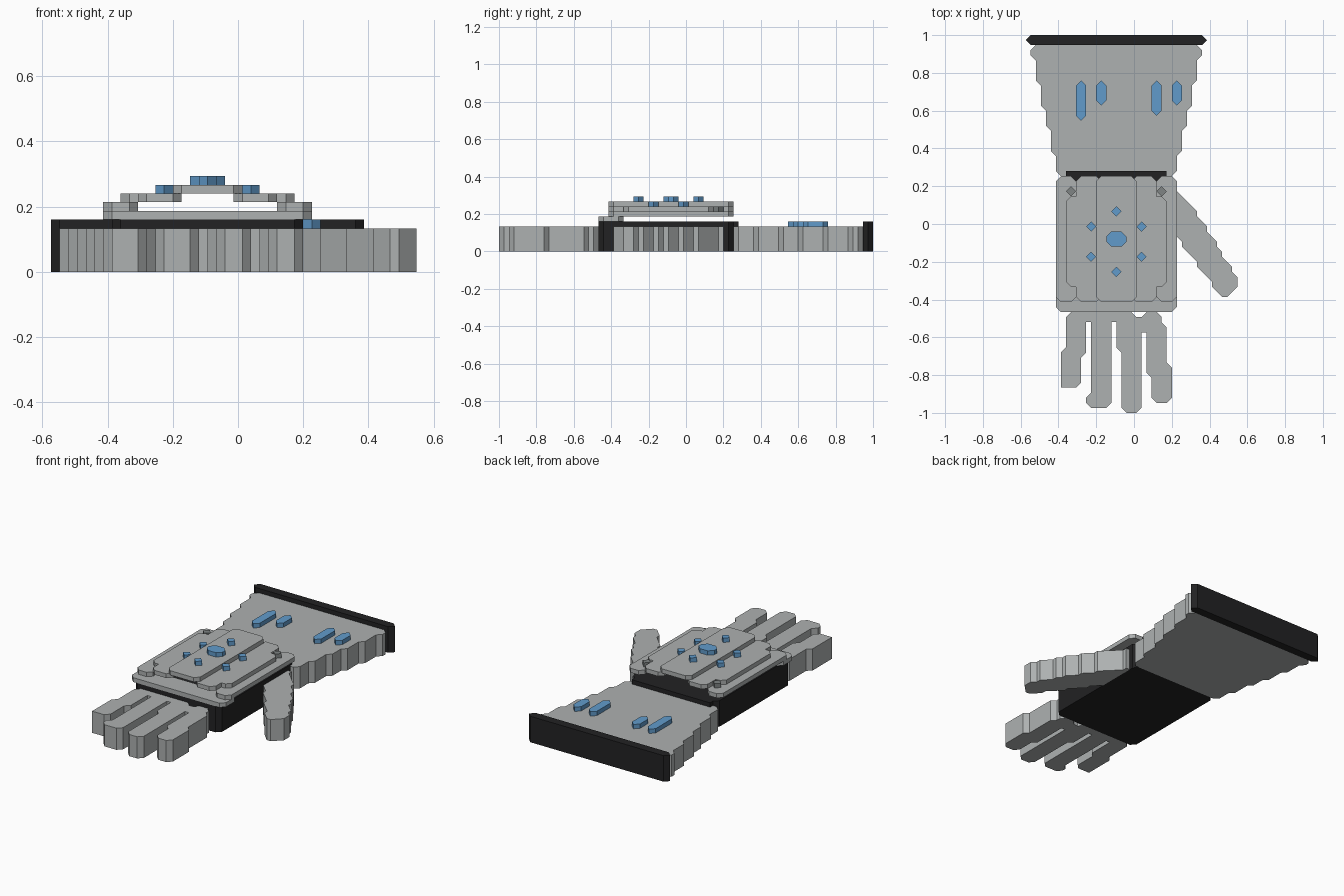
import bpy
import bmesh

cube = bpy.data.objects.get("Cube")
if cube:
    bpy.data.objects.remove(cube, do_unlink=True)

UNIT = 2 / 75          # one block of the model
WIDTH, LENGTH = 43, 75  # size of the plan in blocks


def material(name, r, g, b):
    m = bpy.data.materials.new(name)
    m.use_nodes = True
    m.diffuse_color = (r, g, b, 1)
    m.node_tree.nodes["Principled BSDF"].inputs["Base Color"].default_value = (r, g, b, 1)
    return m


GREY = material("light_grey", 0.42, 0.44, 0.44)
DARK = material("dark_grey", 0.21, 0.23, 0.23)
BLACK = material("black", 0.016, 0.016, 0.017)
BLUE = material("blue", 0.12, 0.33, 0.6)


def slab(name, rects, bottom, top, mat):
    """Merge plan rectangles (x0, x1, y0, y1 in blocks) and extrude them upward."""
    cells = {(x, y) for x0, x1, y0, y1 in rects
             for x in range(x0, x1) for y in range(y0, y1)}
    bm = bmesh.new()
    points = {}

    def point(x, y):
        if (x, y) not in points:
            points[x, y] = bm.verts.new(((x - WIDTH / 2) * UNIT,
                                         (y - LENGTH / 2) * UNIT, bottom * UNIT))
        return points[x, y]

    for x, y in sorted(cells):
        bm.faces.new((point(x, y), point(x + 1, y), point(x + 1, y + 1), point(x, y + 1)))
    bmesh.ops.dissolve_limit(bm, angle_limit=0.01, use_dissolve_boundaries=True,
                             verts=bm.verts[:], edges=bm.edges[:])
    result = bmesh.ops.extrude_face_region(bm, geom=bm.faces[:], use_keep_orig=True)
    raised = [v for v in result["geom"] if isinstance(v, bmesh.types.BMVert)]
    bmesh.ops.translate(bm, verts=raised, vec=(0, 0, (top - bottom) * UNIT))
    bmesh.ops.recalc_face_normals(bm, faces=bm.faces[:])
    mesh = bpy.data.meshes.new(name)
    bm.to_mesh(mesh)
    bm.free()
    mesh.materials.append(mat)
    obj = bpy.data.objects.new(name, mesh)
    bpy.context.collection.objects.link(obj)
    return obj


def mirrored(x0, x1, y0, y1):
    """A rectangle and its twin across the middle of the hand."""
    return [(x0, x1, y0, y1), (36 - x1, 36 - x0, y0, y1)]


# Flared sleeve, one step narrower at each break towards the wrist
breaks = [73, 70, 65, 60, 56, 51, 47]
sleeve = [(i + 1, 35 - i, breaks[i + 1], breaks[i]) for i in range(6)]
slab("sleeve", sleeve, 0, 5, GREY)
slab("cuff_band", [(0, 36, 73, 75)], 0, 6, BLACK)

# Bars on the sleeve, alternately short and long
bars = [(7, 8), (10, 12), (14, 16), (18, 19), (22, 23), (25, 27), (29, 31)]
for i, (x0, x1) in enumerate(bars):
    rects = [(x0, x1, 58 if i % 2 else 61, 66)]
    if i == 5:
        rects = [(x0, x1, 59, 66), (x0 + 1, x1, 58, 59)]
    slab(f"sleeve_bar_{i + 1}", rects, 5, 6, BLUE)

# Palm with a thin lip over the wrist
slab("palm", [(7, 29, 20, 47)], 0, 6, BLACK)
slab("wrist_lip", [(7, 29, 47, 48)], 5, 6, BLACK)

# Fingers joined at the knuckles
fingers = [
    (8, 27, 18, 19), (8, 22, 19, 20), (23, 27, 19, 20),
    (8, 12, 11, 18), (7, 11, 6, 13), (6, 11, 5, 6),
    (13, 17, 4, 18), (12, 17, 1, 4),
    (18, 23, 12, 18), (19, 23, 0, 12),
    (23, 28, 16, 18), (24, 28, 7, 16), (25, 29, 2, 10),
]
slab("fingers", fingers, 0, 5, GREY)

# Thumb, slanting outwards column by column
thumb_low = [35, 34, 32, 31, 30, 28, 27, 26, 24, 23, 22, 23, 24, 25]
thumb_high = [46, 44, 43, 42, 41, 39, 38, 36, 35, 33, 31, 30, 28, 26]
thumb = [(29 + i, 30 + i, lo, hi)
         for i, (lo, hi) in enumerate(zip(thumb_low, thumb_high))]
slab("thumb", thumb, 0, 5, GREY)

# Raised hollow guard over the back of the hand
slab("guard_front_support", [(6, 30, 20, 25)], 6, 7, GREY)
slab("guard_side_rails", mirrored(6, 10, 22, 47), 7, 8, GREY)
slab("guard_shoulders", mirrored(10, 15, 22, 47) + mirrored(8, 10, 25, 43), 8, 9, GREY)
slab("guard_top", [(14, 22, 22, 47)], 9, 10, GREY)
slab("guard_corners", mirrored(8, 10, 24, 25) + mirrored(8, 10, 43, 45), 8, 9, DARK)

# Studs on the guard
slab("top_studs", [(16, 20, 33, 36), (17, 19, 39, 41), (17, 19, 27, 29)], 10, 11, BLUE)
slab("side_studs", mirrored(12, 14, 36, 38) + mirrored(12, 14, 30, 32), 9, 10, BLUE)
